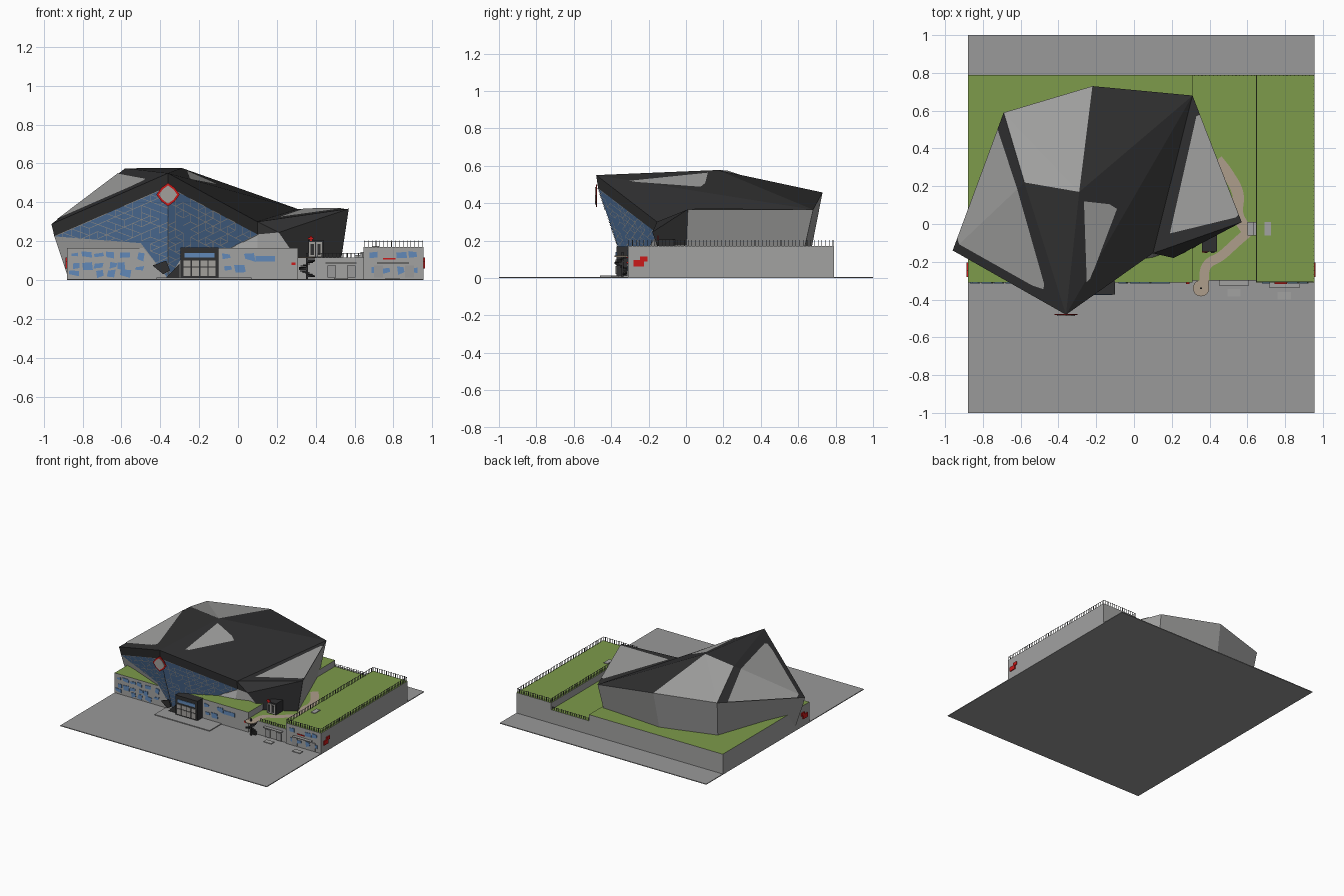
import bpy, bmesh, math, random
from mathutils import Vector

if "Cube" in bpy.data.objects:
    bpy.data.objects.remove(bpy.data.objects["Cube"])

random.seed(4)


def mat(name, r, g, b):
    m = bpy.data.materials.new(name)
    m.diffuse_color = (r, g, b, 1)
    m.use_nodes = True
    m.node_tree.nodes["Principled BSDF"].inputs["Base Color"].default_value = m.diffuse_color
    return m


PAVING = mat("paving grey", .32, .32, .32)
WALL = mat("wall grey", .36, .36, .355)
DARK = mat("charcoal", .03, .03, .031)
GRASS = mat("grass green", .205, .325, .07)
GLASS = mat("glass blue", .09, .19, .38)
WINDOW = mat("window blue", .12, .25, .48)
RED = mat("sign red", .6, .01, .01)
TAN = mat("path tan", .42, .34, .26)
RAIL = mat("rail grey", .1, .1, .1)
LATTICE = mat("lattice beige", .36, .35, .33)


def mesh(name, verts, faces, mats, idx=None, closed=False):
    me = bpy.data.meshes.new(name)
    me.from_pydata([tuple(v) for v in verts], [], faces)
    for m in mats:
        me.materials.append(m)
    if idx:
        for p, i in zip(me.polygons, idx):
            p.material_index = i
    if closed:
        bm = bmesh.new()
        bm.from_mesh(me)
        bmesh.ops.recalc_face_normals(bm, faces=bm.faces)
        bm.to_mesh(me)
        bm.free()
    ob = bpy.data.objects.new(name, me)
    bpy.context.collection.objects.link(ob)
    return ob


def boxes(name, spans, m, top=None):
    """One object from several boxes given as (x0, x1, y0, y1, z0, z1)."""
    verts, faces, idx = [], [], []
    for x0, x1, y0, y1, z0, z1 in spans:
        n = len(verts)
        verts += [(x, y, z) for z in (z0, z1)
                  for x, y in ((x0, y0), (x1, y0), (x1, y1), (x0, y1))]
        faces += [(n + 3, n + 2, n + 1, n), (n + 4, n + 5, n + 6, n + 7)]
        faces += [(n + i, n + (i + 1) % 4, n + 4 + (i + 1) % 4, n + 4 + i) for i in range(4)]
        idx += [0, 1 if top else 0, 0, 0, 0, 0]
    return mesh(name, verts, faces, [m, top] if top else [m], idx)


# Site and planted podium in three levels
boxes("ground_slab", [(-.88, .955, -1, 1, 0, .006)], PAVING)
boxes("entry_step", [(-.42, .07, -.46, -.31, .006, .012)], PAVING)
boxes("podium", [(-.88, .31, -.31, .79, .006, .165), (.31, .645, -.3, .79, .006, .115),
                 (.645, .955, -.31, .79, .006, .17)], WALL, GRASS)

# Faceted hall: roof points, fascia points (2), base points (0)
P = {k: Vector(v) for k, v in dict(
    A=(-.36, -.48, .55), B=(-.96, -.14, .288), C=(-.69, .59, .45), D=(-.22, .73, .457),
    E=(.31, .68, .365), F=(.57, .01, .367), G=(.1, -.155, .30), H=(-.58, .22, .575),
    I=(-.29, .17, .577), J=(.21, -.18, .245), A2=(-.36, -.47, .48), B2=(-.945, -.135, .225),
    G2=(.1, -.15, .235), Q=(-.5, -.313, .19), P0=(-.36, -.31, .007), B0=(-.872, -.13, .007),
    C0=(-.655, .53, .1), D0=(-.235, .66, .1), E0=(.285, .62, .1), F0=(.53, 0, .1),
    K0=(.1, -.2, .1), K=(.31, -.13, .1)).items()}
names = list(P)
SHELL = [
    ("C D I", 0), ("C I H", 0), ("B H C", 1), ("B A H", 1), ("A I H", 1), ("I D E", 1),
    ("I E A", 1), ("A E G", 1), ("G E F", 1),
    ("A B B2 A2", 1), ("A A2 G2 G", 1), ("G G2 J", 1), ("G J F", 1), ("J K F0 F", 1),
    ("A2 B2 Q P0", 2), ("A2 P0 G2", 2),
    ("B2 B0 P0 Q", 0), ("G2 P0 K0", 0), ("G2 K0 K J", 0), ("B C C0 B0 B2", 0),
    ("C D D0 C0", 0), ("D E E0 D0", 0), ("E F F0 E0", 0), ("B0 C0 D0 E0 F0 K K0 P0", 0)]
mesh("faceted_hall", P.values(), [[names.index(n) for n in s.split()] for s, _ in SHELL],
     [WALL, DARK, GLASS], [i for _, i in SHELL], True)


def roof_panel(name, tri, pts):
    """Flat plate lying just above the roof facet through three named points."""
    a, b, c = (P[k] for k in tri)
    n = (b - a).cross(c - a)
    vs = [(x, y, a.z - (n.x * (x - a.x) + n.y * (y - a.y)) / n.z + .004) for x, y in pts]
    area = sum(p[0] * q[1] - q[0] * p[1] for p, q in zip(pts, pts[1:] + pts[:1]))
    mesh(name, vs if area > 0 else vs[::-1], [range(len(vs))], [WALL])


b1, b2 = P["B"].lerp(P["H"], .09).xy, P["B"].lerp(P["H"], .9).xy
roof_panel("left_roof_panel_back", "BHC",
           [P["C"].lerp(P["B"], .12).xy, P["C"].lerp(P["B"], .91).xy, b1, b2])
roof_panel("left_roof_panel_front", "BAH", [b1, (-.54, -.325), (-.48, -.345), (-.475, -.32), b2])
roof_panel("centre_roof_panel", "IEA",
           [(-.265, .12), (-.13, .105), (-.09, .08), (-.23, -.29), (-.25, -.31)])
roof_panel("right_roof_panel", "GEF",
           [(.33, .57), (.349, .58), (.553, .05), (.54, .035), (.19, -.05)])


# Triangular lattice on the two glass facets
def lattice(name, a, b, c, n, skip):
    nrm = (b - a).cross(c - a).normalized()
    if nrm.y > 0:
        nrm = -nrm
    verts, faces = [], []

    def node(i, j):
        return a + (b - a) * (i / n) + (c - a) * (j / n) + nrm * .003

    for i in range(n):
        for j in range(n - i):
            tri = [node(i, j), node(i + 1, j), node(i, j + 1)]
            for p, q in zip(tri, tri[1:] + tri[:1]):
                if random.random() < .35 or skip((p + q) / 2):
                    continue
                s = (q - p).normalized().cross(nrm) * .0016
                k = len(verts)
                verts += [p - s, p + s, q + s, q - s]
                faces.append((k + 3, k + 2, k + 1, k))
    ob = mesh(name, verts, faces, [LATTICE])
    if ob.data.polygons[0].normal.dot(nrm) < 0:
        ob.data.flip_normals()


lattice("left_lattice", P["A2"], P["B2"], P["P0"], 13, lambda p: p.x < -.46 and p.z < .205)
lattice("right_lattice", P["A2"], P["G2"], P["P0"], 12, lambda p: p.z < .02)


def front_plates(name, polys, y, m):
    """Thin plates facing the front, outlines in (x, z)."""
    verts, faces = [], []
    for poly in polys:
        k, n = len(verts), len(poly)
        verts += [(x, y, z) for x, z in poly] + [(x, y + .006, z) for x, z in poly]
        faces += [range(k, k + n), range(k + 2 * n - 1, k + n - 1, -1)]
        faces += [(k + i, k + n + i, k + n + (i + 1) % n, k + (i + 1) % n) for i in range(n)]
    return mesh(name, verts, faces, [m], None, True)


def rect(x0, x1, z0, z1):
    return [(x0, z0), (x1, z0), (x1, z1), (x0, z1)]


def shards(x0, x1, cols, zs, keep):
    out = []
    for r, z in enumerate(zs):
        for c in range(cols):
            if random.random() > keep:
                continue
            x = x0 + (x1 - x0) * (c + .5) / cols + random.uniform(-.01, .01)
            w, h = random.uniform(.015, .027), random.uniform(.011, .019)
            j = [random.uniform(-.008, .008) for _ in range(4)]
            out.append([(x - w, z - h + j[0]), (x + w, z - h + j[1]),
                        (x + w + j[2], z + h), (x - w + j[2], z + h + j[3])])
    return out


# Scattered windows in the podium front
front_plates("left_wall_windows", shards(-.87, -.56, 5, (.035, .075, .13), .8)
             + shards(-.54, -.47, 1, (.06, .12), 1), -.314, WINDOW)
front_plates("middle_wall_windows", shards(-.08, .1, 3, (.06, .12), .85)
             + [rect(.09, .19, .095, .125)], -.314, WINDOW)
front_plates("right_wall_windows", shards(.67, .94, 4, (.05, .13), .75), -.314, WINDOW)

# Entrance porch with glazed doors
boxes("entrance_porch", [(-.295, -.1, -.372, -.3, .006, .168)], DARK)
front_plates("entrance_doors", [rect(x, x + .036, z, z + h) for x in (-.28, -.237, -.194, -.151)
             for z, h in ((.022, .042), (.07, .03))], -.376, LATTICE)
front_plates("entrance_transom", [rect(-.275, -.12, .115, .14)], -.376, WINDOW)
front_plates("dark_base_shards", [[(-.44, .075), (-.385, .03), (-.35, .05), (-.37, .1)],
             [(-.37, .012), (-.3, .012), (-.3, .085)]], -.352, DARK)

# Badge hanging at the roof peak
for nm, r, y, m in (("badge_rim", .06, -.482, RED), ("badge_face", .047, -.486, LATTICE)):
    front_plates(nm, [[(-.36 + r * (1 if k % 2 == 0 else .82) * math.cos(k * math.pi / 4),
                        .44 + r * (1 if k % 2 == 0 else .82) * math.sin(k * math.pi / 4))
                       for k in range(8)]], y, m)

# Side signs and small front signs
boxes("side_signs", [s for x in (-.887, .954) for s in (
    (x, x + .008, -.28, -.225, .06, .095), (x, x + .008, -.245, -.205, .088, .115))], RED)
front_plates("front_signs", [rect(.275, .295, .078, .09), rect(.745, .81, .107, .113)], -.317, RED)

# Terrace door lodge with cross
boxes("terrace_lodge", [(.36, .44, -.145, -.06, .115, .205)], DARK)
front_plates("terrace_doors", [rect(.366, .396, .12, .195), rect(.402, .432, .12, .195)],
             -.149, LATTICE)
front_plates("terrace_door_glass", [rect(.373, .39, .13, .185), rect(.408, .425, .13, .185)],
             -.153, DARK)
front_plates("cross_sign", [rect(.37, .38, .2, .228), rect(.361, .389, .209, .219)], -.152, RED)

# Service doors and paving pads along the low front wall
front_plates("service_doors", [rect(x, x + .045, .012, .075) for x in (.46, .56, .7, .86)],
             -.315, PAVING)
boxes("door_canopies", [(.45, .61, -.325, -.3, .085, .09), (.715, .88, -.335, -.31, .085, .09)], WALL)
boxes("paving_pads", [(.495, .565, -.385, -.345, .006, .011),
                      (.76, .83, -.4, -.36, .006, .011)], WALL)

# Railings
def railing(name, runs, z, h, gap=.02):
    spans = []
    for (x0, y0), (x1, y1) in runs:
        n = max(1, round(math.hypot(x1 - x0, y1 - y0) / gap))
        for i in range(n + 1):
            x, y = x0 + (x1 - x0) * i / n, y0 + (y1 - y0) * i / n
            spans.append((x - .0015, x + .0015, y - .0015, y + .0015, z, z + h))
        spans.append((x0 - .001, x1 + .001, y0 - .001, y1 + .001, z + h - .004, z + h - .002))
    boxes(name, spans, RAIL)


railing("upper_railing", [((.65, -.306), (.95, -.306)), ((.95, -.306), (.95, .786)),
                          ((.65, .786), (.95, .786)), ((.65, -.306), (.65, .786))], .17, .033)
railing("terrace_railing", [((.41, -.297), (.64, -.297)), ((.32, .786), (.64, .786))], .115, .025)


# Curved terrace paths
def path(name, pts, w):
    cu = bpy.data.curves.new(name, "CURVE")
    cu.dimensions = "3D"
    sp = cu.splines.new("BEZIER")
    sp.bezier_points.add(len(pts) - 1)
    for bp, (x, y) in zip(sp.bezier_points, pts):
        bp.co = (x, y, 0)
        bp.handle_left_type = bp.handle_right_type = "AUTO"
    sp.resolution_u = 6
    verts, faces = [], []
    ob = bpy.data.objects.new(name, cu)
    me = ob.to_mesh()
    line = [v.co.copy() for v in me.vertices]
    ob.to_mesh_clear()
    bpy.data.objects.remove(ob)
    for i, p in enumerate(line):
        t = (line[min(i + 1, len(line) - 1)] - line[max(i - 1, 0)]).normalized()
        s = Vector((-t.y, t.x, 0)) * w / 2
        verts += [p + s + Vector((0, 0, .118)), p - s + Vector((0, 0, .118))]
    faces = [(2 * i, 2 * i + 1, 2 * i + 3, 2 * i + 2) for i in range(len(line) - 1)]
    mesh(name, verts, faces, [TAN])


path("terrace_path", [(.37, -.32), (.385, -.22), (.46, -.17), (.55, -.09), (.62, -.03)], .05)
path("garden_path", [(.6, -.04), (.55, .05), (.55, .16), (.5, .26), (.44, .34)], .06)
boxes("terrace_steps", [(.6 + .03 * i, .635 + .03 * i, -.06, .01, .11, .13 + .015 * i)
                        for i in range(4)], WALL)

# Spiral stair with landing
cx, cy = .355, -.34
verts, faces = [], []
for i in range(16):
    z, k = .015 + .006 * i, len(verts)
    for dz in (0, .005):
        verts += [(cx, cy, z + dz)] + [(cx + .042 * math.cos(a), cy + .042 * math.sin(a), z + dz)
                                       for a in (i * .42, i * .42 + .5)]
    faces += [(k + 2, k + 1, k), (k + 3, k + 4, k + 5)]
    faces += [(k + a, k + (a + 1) % 3, k + 3 + (a + 1) % 3, k + 3 + a) for a in range(3)]
mesh("spiral_stair", verts, faces, [DARK], None, True)
bpy.ops.mesh.primitive_cylinder_add(vertices=20, radius=.043, depth=.006, location=(cx, cy, .116))
bpy.context.object.name = "stair_landing"
bpy.context.object.data.materials.append(TAN)
boxes("stair_post", [(cx - .005, cx + .005, cy - .005, cy + .005, .006, .14)], DARK)
